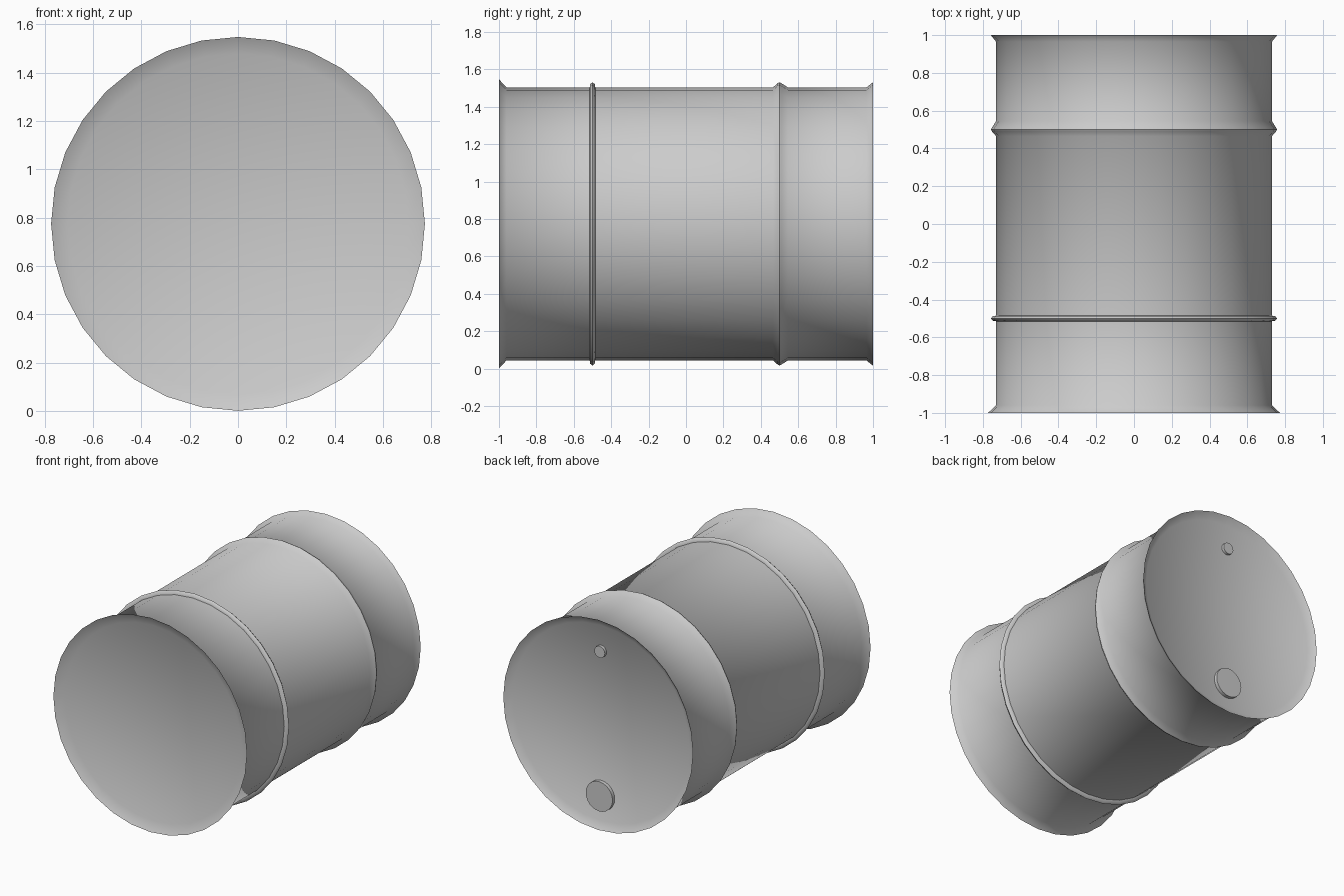
import bpy, bmesh, math

if "Cube" in bpy.data.objects:
    bpy.data.objects.remove(bpy.data.objects["Cube"])

AXIS_Z = 0.774


def lathe(name, profile, sides, x=0.0, z=AXIS_Z):
    """Revolve (radius, y) points about a y-parallel axis and cap both ends."""
    bm = bmesh.new()
    loops = []
    for r, y in profile:
        loop = []
        for i in range(sides):
            a = 2 * math.pi * i / sides
            loop.append(bm.verts.new((x + r * math.cos(a), y, z + r * math.sin(a))))
        loops.append(loop)
    for a, b in zip(loops, loops[1:]):
        for i in range(sides):
            j = (i + 1) % sides
            bm.faces.new((a[i], a[j], b[j], b[i]))
    bm.faces.new(loops[0])
    bm.faces.new(loops[-1])
    bmesh.ops.recalc_face_normals(bm, faces=bm.faces)
    mesh = bpy.data.meshes.new(name)
    bm.to_mesh(mesh)
    bm.free()
    obj = bpy.data.objects.new(name, mesh)
    bpy.context.collection.objects.link(obj)
    bpy.ops.object.select_all(action='DESELECT')
    obj.select_set(True)
    bpy.context.view_layer.objects.active = obj
    bpy.ops.object.shade_smooth_by_angle(angle=math.radians(50))
    return obj


# Drum shell: recessed ends, flared rims and two raised hoops
lathe("drum_body", [
    (0.705, -0.965), (0.773, -1.0), (0.73, -0.96),
    (0.73, -0.515), (0.748, -0.512), (0.757, -0.50), (0.748, -0.488), (0.73, -0.485),
    (0.73, 0.465), (0.752, 0.49), (0.757, 0.50), (0.752, 0.51), (0.73, 0.545),
    (0.73, 0.965), (0.758, 1.0), (0.705, 0.965),
], 32)

# Filler and vent plugs on the back end
lathe("filler_cap", [(0.107, 0.955), (0.107, 0.99)], 24, z=AXIS_Z - 0.52)
lathe("vent_cap", [(0.042, 0.955), (0.042, 0.985)], 16, z=AXIS_Z + 0.52)
